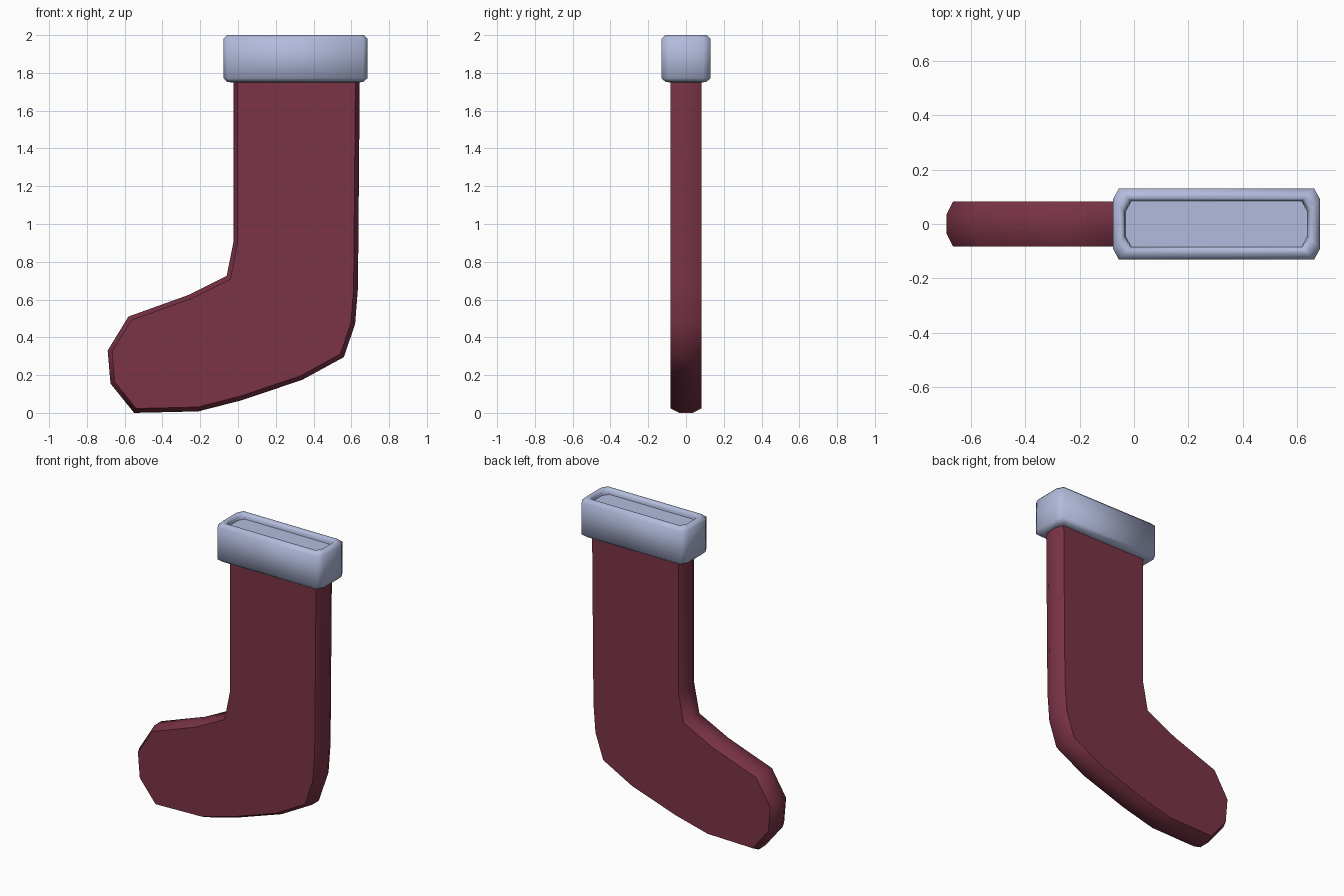
import bpy
import bmesh
from mathutils import Vector

if "Cube" in bpy.data.objects:
    bpy.data.objects.remove(bpy.data.objects["Cube"])


def material(name, rgb):
    m = bpy.data.materials.new(name)
    m.diffuse_color = (*rgb, 1)
    m.use_nodes = True
    m.node_tree.nodes["Principled BSDF"].inputs["Base Color"].default_value = m.diffuse_color
    return m


def inset(pts, d):
    """Move a closed 2D outline inwards by d (counter-clockwise points)."""
    out = []
    n = len(pts)
    for i in range(n):
        p0, p, p1 = (Vector(pts[(i + k) % n]) for k in (-1, 0, 1))
        a, b = (p - p0).normalized(), (p1 - p).normalized()
        na, nb = Vector((-a.y, a.x)), Vector((-b.y, b.x))
        out.append(p + (na + nb) * d / (1 + na.dot(nb)))
    return out


def loft(name, rings, mat):
    """Skin a list of rings of 3D points and cap both ends."""
    bm = bmesh.new()
    vr = [[bm.verts.new(p) for p in r] for r in rings]
    n = len(vr[0])
    for r0, r1 in zip(vr, vr[1:]):
        for i in range(n):
            j = (i + 1) % n
            bm.faces.new((r0[i], r0[j], r1[j], r1[i]))
    bm.faces.new(vr[0][::-1])
    bm.faces.new(vr[-1])
    bmesh.ops.recalc_face_normals(bm, faces=bm.faces[:])
    me = bpy.data.meshes.new(name)
    bm.to_mesh(me)
    bm.free()
    me.materials.append(mat)
    ob = bpy.data.objects.new(name, me)
    bpy.context.collection.objects.link(ob)
    bpy.ops.object.select_all(action='DESELECT')
    ob.select_set(True)
    bpy.context.view_layer.objects.active = ob
    bpy.ops.object.shade_smooth_by_angle(angle=1.05)
    return ob


red = material("dark red wool", (0.2, 0.034, 0.062))
pale = material("pale blue trim", (0.45, 0.50, 0.72))

# sock body: side outline with bevelled rims
outline = [(-0.025, 1.80), (-0.025, 0.90), (-0.06, 0.725), (-0.26, 0.625),
           (-0.58, 0.51), (-0.69, 0.33), (-0.675, 0.155), (-0.55, 0.0),
           (-0.21, 0.008), (0.02, 0.067), (0.34, 0.175), (0.56, 0.295),
           (0.62, 0.47), (0.635, 0.66), (0.645, 1.80)]
body_steps = [(-0.082, 0.023), (-0.035, 0), (0.035, 0), (0.082, 0.023)]
loft("stocking_body",
     [[(p[0], y, p[1]) for p in inset(outline, d)] for y, d in body_steps], red)


# cuff: bevelled box with a shallow recess in the top
def cuff_ring(d, z):
    x0, x1, y = -0.078 + d, 0.685 - d, 0.13 - d
    c, s = 0.04, 0.022
    return [(x0 + s, -y, z), (x1 - s, -y, z), (x1, -y + c, z), (x1, y - c, z),
            (x1 - s, y, z), (x0 + s, y, z), (x0, y - c, z), (x0, -y + c, z)]


cuff_steps = [(0.04, 1.75), (0.022, 1.752), (0, 1.772), (0, 1.98),
              (0.02, 2.0), (0.036, 2.0), (0.044, 1.985), (0.046, 1.965)]
loft("stocking_cuff", [cuff_ring(d, z) for d, z in cuff_steps], pale)
